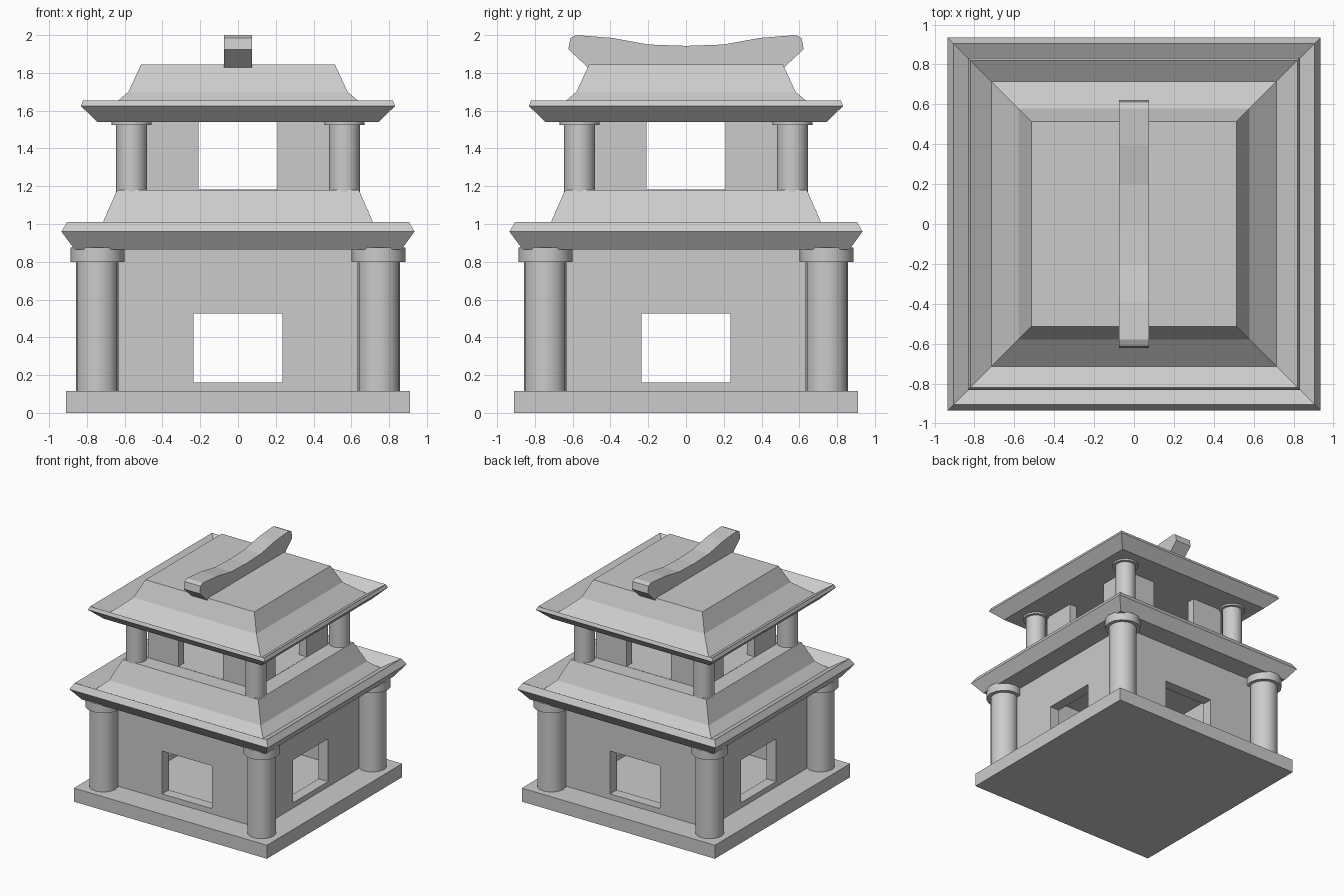
import bpy, bmesh, math

if "Cube" in bpy.data.objects:
    bpy.data.objects.remove(bpy.data.objects["Cube"])


def make(name, bm):
    bmesh.ops.recalc_face_normals(bm, faces=bm.faces[:])
    me = bpy.data.meshes.new(name)
    bm.to_mesh(me)
    bm.free()
    ob = bpy.data.objects.new(name, me)
    bpy.context.collection.objects.link(ob)
    return ob


def box(name, lo, hi):
    bm = bmesh.new()
    bmesh.ops.create_cube(bm, size=1)
    for v in bm.verts:
        v.co = [(a + b) / 2 + c * (b - a) for a, b, c in zip(lo, hi, v.co)]
    return make(name, bm)


def square_lathe(name, profile):
    # stack of square rings (half width, height), capped at both ends
    bm = bmesh.new()
    rings = [[bm.verts.new((sx * h, sy * h, z))
              for sx, sy in ((-1, -1), (1, -1), (1, 1), (-1, 1))] for h, z in profile]
    for a, b in zip(rings, rings[1:]):
        for i in range(4):
            j = (i + 1) % 4
            bm.faces.new((a[i], a[j], b[j], b[i]))
    bm.faces.new(rings[0][::-1])
    bm.faces.new(rings[-1])
    return make(name, bm)


def room(name, half, thick, z0, z1, gap, g0, g1):
    # hollow square room with one centred opening through each wall
    walls = box(name, (-half, -half, z0), (half, half, z1))
    i = half - thick
    cutters = [box(name + "_hollow_cutter", (-i, -i, z0 - .1), (i, i, z1 + .1)),
               box(name + "_x_cutter", (-2, -gap, g0), (2, gap, g1)),
               box(name + "_y_cutter", (-gap, -2, g0), (gap, 2, g1))]
    for c in cutters:
        m = walls.modifiers.new("cut", 'BOOLEAN')
        m.operation = 'DIFFERENCE'
        m.solver = 'EXACT'
        m.object = c
    bpy.context.view_layer.objects.active = walls
    for m in list(walls.modifiers):
        bpy.ops.object.modifier_apply(modifier=m.name)
    for c in cutters:
        bpy.data.objects.remove(c, do_unlink=True)


def cylinder(name, x, y, r, z0, z1):
    bpy.ops.mesh.primitive_cylinder_add(vertices=16, radius=r, depth=z1 - z0,
                                        location=(x, y, (z0 + z1) / 2))
    bpy.context.object.name = name
    bpy.ops.object.shade_smooth_by_angle(angle=math.radians(40))


# plinth and storeys
box("base", (-.91, -.91, 0), (.91, .91, .115))
room("lower_walls", .685, .09, .105, .88, .235, .16, .525)
room("upper_walls", .5, .07, 1.12, 1.55, .21, 1.182, 1.542)

# roofs with upturned eaves
square_lathe("lower_roof", [(.865, .865), (.935, .96), (.905, 1.01), (.79, .945),
                            (.715, 1.01), (.64, 1.18)])
square_lathe("upper_roof", [(.745, 1.54), (.832, 1.625), (.82, 1.653), (.715, 1.585),
                            (.58, 1.70), (.513, 1.845)])

# corner columns with capitals
for sx in (-1, 1):
    for sy in (-1, 1):
        cylinder("lower_column", sx * .745, sy * .745, .112, .1, .84)
        cylinder("lower_capital", sx * .745, sy * .745, .143, .80, .875)
        cylinder("upper_column", sx * .563, sy * .563, .082, 1.1, 1.55)
        cylinder("upper_capital", sx * .563, sy * .563, .106, 1.525, 1.58)

# curved ridge beam
half = [(.2, 1.95), (.39, 1.985), (.58, 2.0), (.612, 1.985), (.623, 1.925), (.515, 1.825)]
outline = [(0, 1.943)] + half + [(-y, z) for y, z in reversed(half)]
bm = bmesh.new()
f = bm.faces.new([bm.verts.new((-.075, y, z)) for y, z in outline])
ext = bmesh.ops.extrude_face_region(bm, geom=[f], use_keep_orig=True)
for v in [g for g in ext["geom"] if isinstance(g, bmesh.types.BMVert)]:
    v.co.x += .15
make("ridge_beam", bm)
